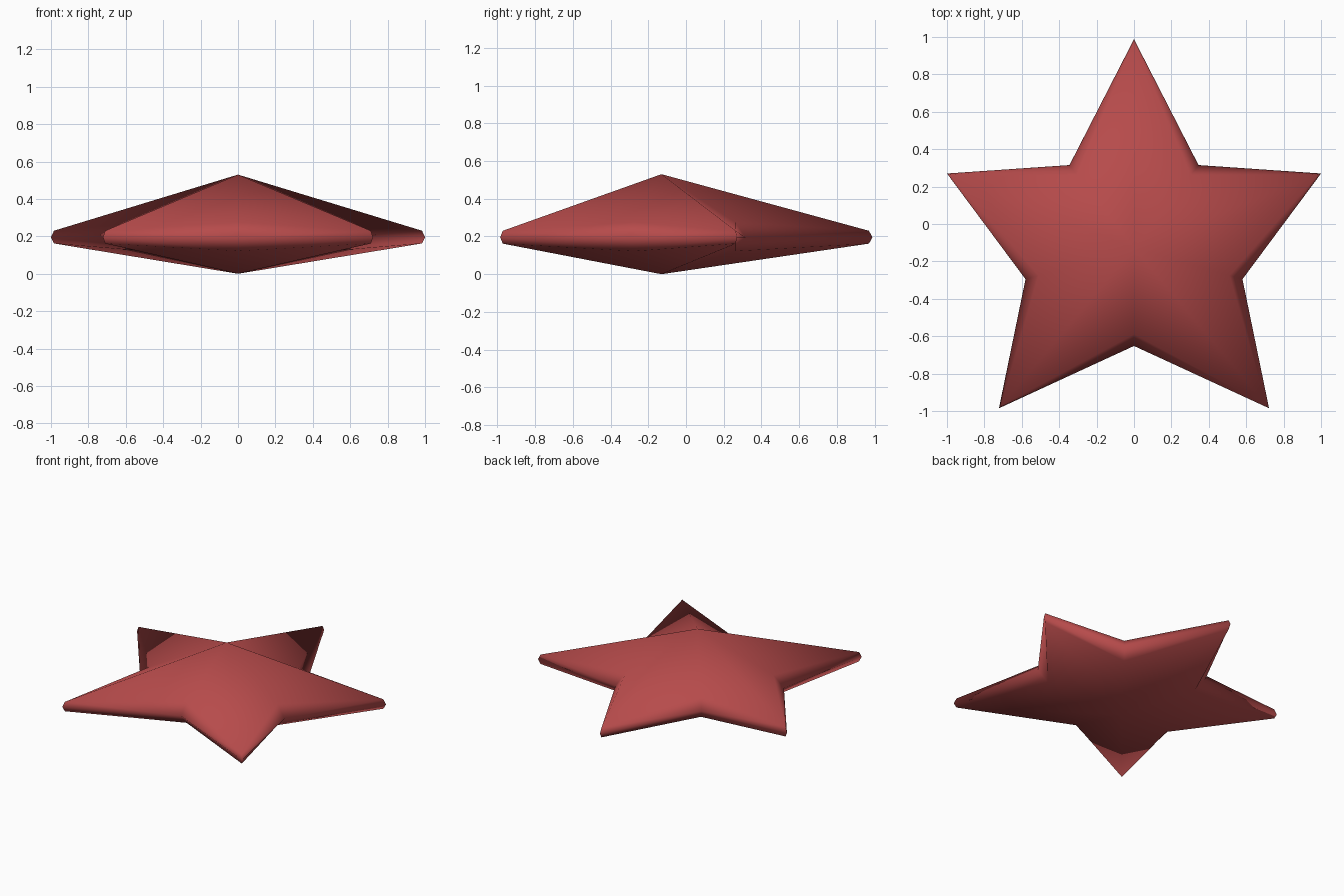
import bpy, bmesh
from mathutils import Vector

if "Cube" in bpy.data.objects:
    bpy.data.objects.remove(bpy.data.objects["Cube"])

CENTER = Vector((0, -0.13))
MID = 0.195

# right half of the star outline, (x, y, is_tip), top to bottom
half = [(0, 0.988, True), (0.345, 0.315, False), (1.0, 0.27, True),
        (0.58, -0.295, False), (0.722, -0.985, True), (0, -0.652, False)]
outline = half + [(-x, y, t) for x, y, t in half[-2:0:-1]]


def ring(bm, tip_scale, notch_scale, tip_z, notch_z):
    verts = []
    for x, y, tip in outline:
        p = CENTER + (Vector((x, y)) - CENTER) * (tip_scale if tip else notch_scale)
        verts.append(bm.verts.new((p.x, p.y, tip_z if tip else notch_z)))
    return verts


# star body: bottom point, rounded three-ring rim, top point
bm = bmesh.new()
low = ring(bm, 0.984, 0.88, 0.162, 0.122)
rim = ring(bm, 1.0, 1.0, MID, MID)
high = ring(bm, 0.984, 0.88, 0.23, 0.275)
bottom = bm.verts.new((CENTER.x, CENTER.y, 0))
top = bm.verts.new((CENTER.x, CENTER.y, 0.53))
n = len(outline)
for i in range(n):
    j = (i + 1) % n
    bm.faces.new((high[i], high[j], top))
    bm.faces.new((low[j], low[i], bottom))
    for a, b in ((low, rim), (rim, high)):
        # split each rim quad so the diagonal starts at the tip
        if outline[i][2]:
            bm.faces.new((a[i], a[j], b[i]))
            bm.faces.new((a[j], b[j], b[i]))
        else:
            bm.faces.new((a[i], a[j], b[j]))
            bm.faces.new((a[i], b[j], b[i]))
bmesh.ops.recalc_face_normals(bm, faces=bm.faces)
for f in bm.faces:
    f.smooth = True
mesh = bpy.data.meshes.new("star")
bm.to_mesh(mesh)
bm.free()

red = bpy.data.materials.new("red")
red.diffuse_color = (0.47, 0.07, 0.07, 1)
red.use_nodes = True
red.node_tree.nodes["Principled BSDF"].inputs["Base Color"].default_value = red.diffuse_color
mesh.materials.append(red)
star = bpy.data.objects.new("star", mesh)
bpy.context.collection.objects.link(star)
